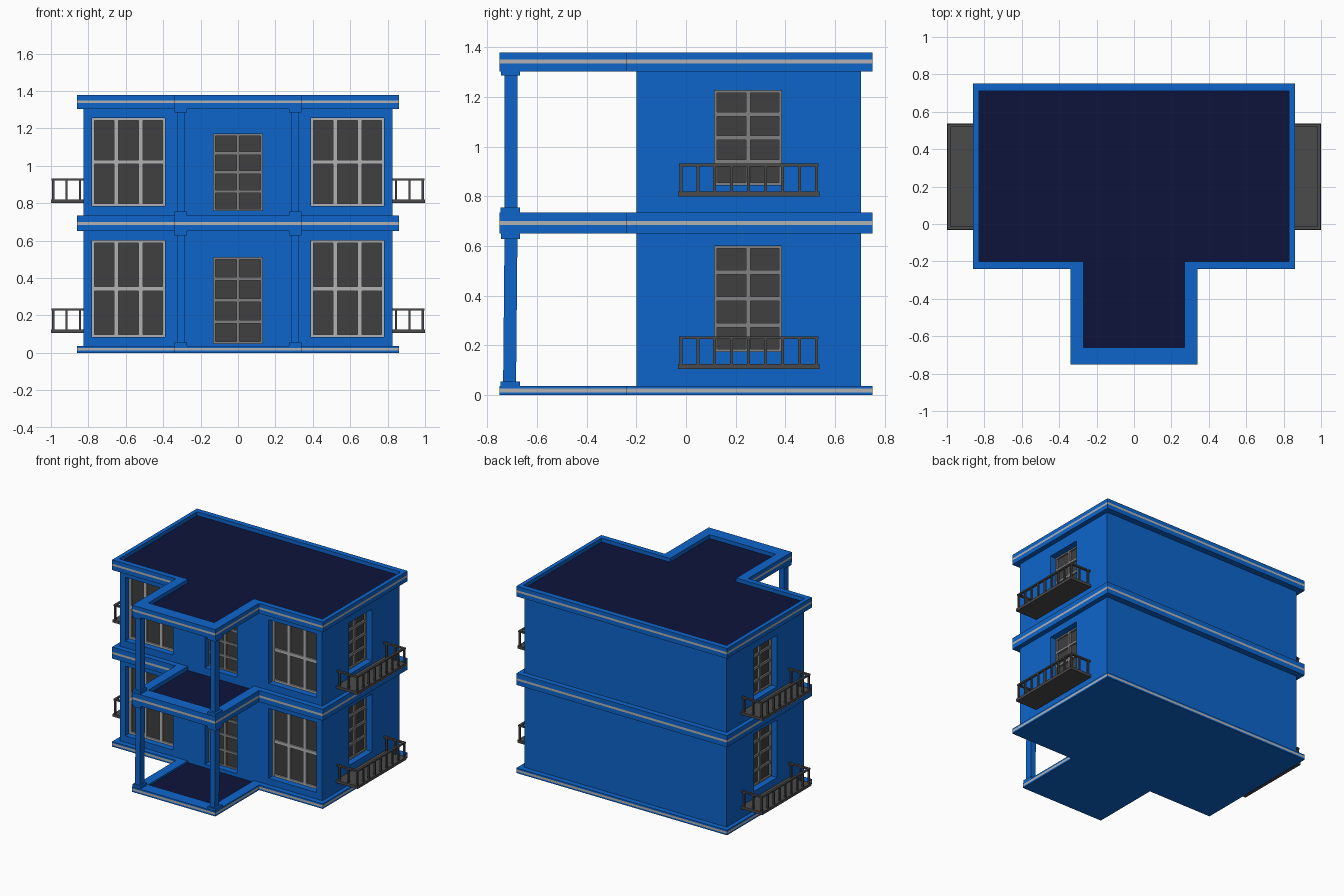
import bpy, bmesh

if "Cube" in bpy.data.objects:
    bpy.data.objects.remove(bpy.data.objects["Cube"])


def material(name, r, g, b):
    m = bpy.data.materials.new(name)
    m.diffuse_color = (r, g, b, 1)
    m.use_nodes = True
    m.node_tree.nodes["Principled BSDF"].inputs["Base Color"].default_value = m.diffuse_color
    return m


BLUE = material("blue_paint", 0.004, 0.13, 0.6)
NAVY = material("navy_floor", 0.004, 0.007, 0.045)
LIGHT = material("light_trim", 0.45, 0.45, 0.45)
MID = material("mid_grey_frame", 0.22, 0.22, 0.22)
GLASS = material("dark_glass", 0.05, 0.05, 0.05)
IRON = material("dark_iron", 0.07, 0.07, 0.07)


def box(bm, x, y, z, mat=0):
    v = [bm.verts.new((a, b, c)) for c in z for b in y for a in x]
    for f in ((0, 2, 3, 1), (4, 5, 7, 6), (0, 1, 5, 4), (2, 6, 7, 3), (0, 4, 6, 2), (1, 3, 7, 5)):
        bm.faces.new([v[i] for i in f]).material_index = mat
    return v


def finish(bm, name, *mats):
    bmesh.ops.recalc_face_normals(bm, faces=bm.faces)
    me = bpy.data.meshes.new(name)
    bm.to_mesh(me)
    bm.free()
    for m in mats:
        me.materials.append(m)
    ob = bpy.data.objects.new(name, me)
    bpy.context.collection.objects.link(ob)
    return ob


def tee(w, back, front, pw, pfront):
    """T-shaped plan: main block plus porch."""
    return [(-w, back), (-w, front), (-pw, front), (-pw, pfront),
            (pw, pfront), (pw, front), (w, front), (w, back)]


# T-shaped slabs with a grey stripe and a sunken navy floor
def slab(name, z0, s0, s1, z1, floor):
    outer = tee(0.86, 0.75, -0.24, 0.34, -0.75)
    inner = tee(0.83, 0.71, -0.2, 0.27, -0.66)
    bm = bmesh.new()
    loops = [[bm.verts.new((x, y, z)) for x, y in pts] for pts, z in
             ((outer, z0), (outer, s0), (outer, s1), (outer, z1), (inner, z1), (inner, floor))]
    for k in range(5):
        a, b = loops[k], loops[k + 1]
        for i in range(8):
            j = (i + 1) % 8
            bm.faces.new((a[i], a[j], b[j], b[i])).material_index = 1 if k == 1 else 0
    bm.faces.new(loops[0])
    bm.faces.new(loops[-1]).material_index = 2
    finish(bm, name, BLUE, LIGHT, NAVY)


slab("base_slab", 0, 0.011, 0.026, 0.037, 0.024)
slab("middle_slab", 0.65, 0.684, 0.7, 0.735, 0.705)
slab("roof_slab", 1.303, 1.335, 1.35, 1.378, 1.35)

# Openings: (name, wall, u range, z range, columns, rows, border, bar, frame material)
WX, WY, DEPTH = 0.825, -0.2, 0.065
openings = []
for level, win, door, side in (("lower", (0.085, 0.6), (0.05, 0.51), (0.175, 0.6)),
                               ("upper", (0.785, 1.255), (0.76, 1.17), (0.845, 1.225))):
    for s, hand in ((-1, "left"), (1, "right")):
        u = sorted((s * 0.39, s * 0.78))
        openings.append((f"{level}_{hand}_front_window", 0, u, win, 3, 2, 0.014, 0.024, LIGHT))
        openings.append((f"{level}_{hand}_balcony_door", s, (0.115, 0.385), side, 2, 4, 0.01, 0.018, MID))
    openings.append((f"{level}_front_door", 0, (-0.13, 0.13), door, 2, 4, 0.01, 0.018, MID))


def wall_box(bm, wall, u, z, d0, d1, mat=0):
    """Box given by position along a wall and depth behind its face."""
    if wall == 0:
        box(bm, u, (WY + d0, WY + d1), z, mat)
    else:
        box(bm, sorted((wall * (WX - d0), wall * (WX - d1))), u, z, mat)


cut = bmesh.new()
for name, wall, u, z, cols, rows, border, bar, mat in openings:
    wall_box(cut, wall, u, z, -0.05, DEPTH)
    bm = bmesh.new()
    wall_box(bm, wall, u, z, 0.058, DEPTH, 1)
    for i in range(cols + 1):
        c = u[0] + (u[1] - u[0]) * i / cols
        lo, hi = (c - bar / 2, c + bar / 2) if 0 < i < cols else \
                 ((c, c + border) if i == 0 else (c - border, c))
        wall_box(bm, wall, (lo, hi), z, 0.045, 0.06)
    for i in range(rows + 1):
        c = z[0] + (z[1] - z[0]) * i / rows
        lo, hi = (c - bar / 2, c + bar / 2) if 0 < i < rows else \
                 ((c, c + border) if i == 0 else (c - border, c))
        wall_box(bm, wall, u, (lo, hi), 0.046, 0.06)
    finish(bm, name, mat, GLASS)
cutter = finish(cut, "opening_cutter", BLUE)
cutter.hide_render = True
cutter.hide_set(True)

# Main walls with recessed openings
bm = bmesh.new()
box(bm, (-WX, WX), (WY, 0.705), (0.01, 1.32))
walls = finish(bm, "walls", BLUE)
mod = walls.modifiers.new("openings", 'BOOLEAN')
mod.object = cutter
mod.operation = 'DIFFERENCE'
mod.solver = 'EXACT'

# Porch columns with base and cap blocks; the lower shafts lean slightly
for s, hand in ((-1, "left"), (1, "right")):
    for level, z0, z1, cap0, lean in (("lower", 0.024, 0.65, 0.628, 0.006),
                                      ("upper", 0.705, 1.303, 1.285, 0)):
        bm = bmesh.new()
        shaft = box(bm, (s * 0.305 - 0.02, s * 0.305 + 0.02), (-0.73, -0.678), (z0, z1))
        for v in shaft[:4]:
            v.co.y -= lean
        plate_x = (s * 0.307 - 0.033, s * 0.307 + 0.033)
        box(bm, plate_x, (-0.746, -0.668), (z0, 0.055 if level == "lower" else 0.755))
        box(bm, plate_x, (-0.744, -0.667), (cap0, z1))
        finish(bm, f"{level}_{hand}_column", BLUE)

# Side balconies: floor plate, posts and three-sided handrail
for s, hand in ((-1, "left"), (1, "right")):
    for level, z0 in (("lower", 0.105), ("upper", 0.8)):
        bm = bmesh.new()
        top, r = z0 + 0.131, 0.006

        def bar_box(x, y, z):
            box(bm, sorted((s * x[0], s * x[1])), y, z)

        bar_box((0.82, 1.0), (-0.033, 0.537), (z0, z0 + 0.02))
        posts = [(0.988, -0.021 + 0.5465 * i / 8) for i in range(9)]
        posts += [(x, y) for x in (0.845, 0.917) for y in (-0.021, 0.5255)]
        for x, y in posts:
            bar_box((x - r, x + r), (y - r, y + r), (z0 + 0.02, top - 0.01))
        bar_box((0.98, 0.996), (-0.029, 0.5335), (top - 0.011, top))
        for y in (-0.021, 0.5255):
            bar_box((0.825, 0.98), (y - 0.008, y + 0.008), (top - 0.011, top))
        finish(bm, f"{level}_{hand}_balcony", IRON)
